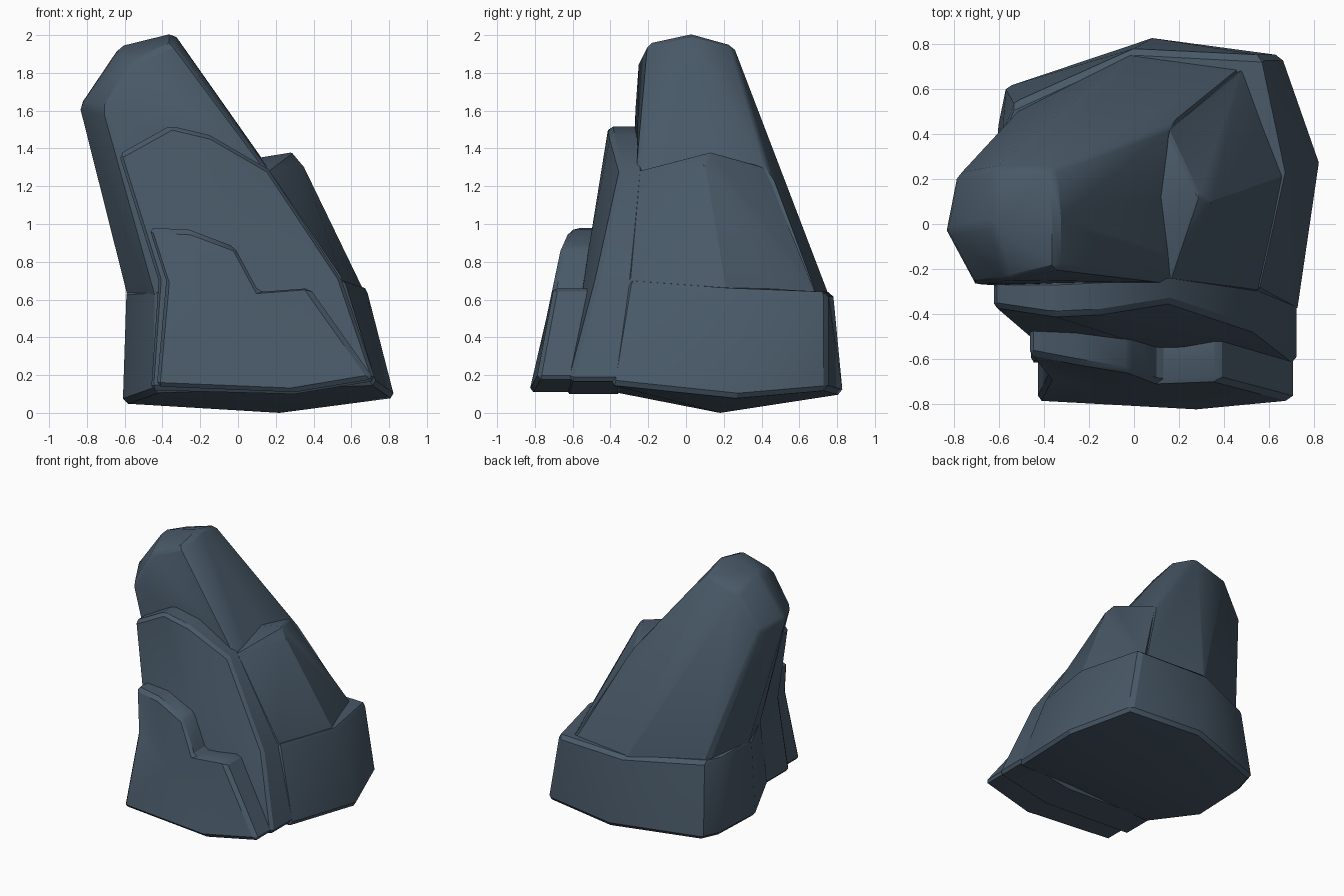
import bpy, bmesh, math

if "Cube" in bpy.data.objects:
    bpy.data.objects.remove(bpy.data.objects["Cube"])

stone = bpy.data.materials.new("slate_blue_stone")
stone.diffuse_color = (0.066, 0.1, 0.138, 1)
stone.use_nodes = True
stone.node_tree.nodes["Principled BSDF"].inputs["Base Color"].default_value = stone.diffuse_color


def select_only(ob):
    for o in bpy.context.selected_objects:
        o.select_set(False)
    ob.select_set(True)
    bpy.context.view_layer.objects.active = ob


def finish(bm, name, bevel):
    bmesh.ops.recalc_face_normals(bm, faces=bm.faces)
    me = bpy.data.meshes.new(name)
    bm.to_mesh(me)
    bm.free()
    me.materials.append(stone)
    ob = bpy.data.objects.new(name, me)
    bpy.context.collection.objects.link(ob)
    select_only(ob)
    m = ob.modifiers.new("chipped_edges", 'BEVEL')
    m.width, m.segments, m.limit_method = bevel, 1, 'ANGLE'
    m.angle_limit = math.radians(32)
    bpy.ops.object.modifier_apply(modifier=m.name)
    bpy.ops.object.shade_smooth_by_angle(angle=math.radians(28))
    return ob


def hull_rock(name, points, bevel=0.025):
    bm = bmesh.new()
    for p in points:
        bm.verts.new(p)
    r = bmesh.ops.convex_hull(bm, input=bm.verts)
    junk = {v for v in r["geom_interior"] + r["geom_unused"]
            if isinstance(v, bmesh.types.BMVert)}
    bmesh.ops.delete(bm, geom=list(junk), context='VERTS')
    bmesh.ops.dissolve_limit(bm, angle_limit=math.radians(4),
                             verts=bm.verts, edges=bm.edges)
    return finish(bm, name, bevel)


def slab(name, outline, centre, bevel=0.022):
    # outline rows: x, z, front y, back y; front is fanned round a centre x, z, y
    bm = bmesh.new()
    front = [bm.verts.new((x, f, z)) for x, z, f, b in outline]
    back = [bm.verts.new((x, b, z)) for x, z, f, b in outline]
    cx, cz, cy = centre
    mid = bm.verts.new((cx, cy, cz))
    bmid = bm.verts.new((cx, cy + 0.22, cz))
    n = len(outline)
    for i in range(n):
        j = (i + 1) % n
        bm.faces.new((front[i], front[j], mid))
        bm.faces.new((back[j], back[i], bmid))
        bm.faces.new((front[j], front[i], back[i], back[j]))
    return finish(bm, name, bevel)


# broad base
base = hull_rock("base_rock", [
    (0.83, 0.27, 0.08), (0.66, 0.75, 0.12), (0.08, 0.83, 0.10),
    (-0.57, 0.61, 0.08), (-0.605, 0.44, 0.06), (-0.61, 0.02, 0.05),
    (-0.44, -0.38, 0.11), (0.73, -0.40, 0.15), (0.22, 0.18, 0.0),
    (0.68, 0.23, 0.66), (0.57, 0.75, 0.64), (0.0, 0.78, 0.64),
    (-0.53, 0.54, 0.65), (-0.585, 0.40, 0.64), (-0.59, 0.04, 0.65),
    (-0.43, -0.30, 0.66), (0.56, -0.31, 0.70)])

# shoulder on the right
shoulder = hull_rock("right_shoulder", [
    (0.29, 0.13, 1.38), (0.34, 0.10, 1.32), (0.16, -0.255, 1.28),
    (0.15, 0.42, 1.30), (0.67, 0.22, 0.64), (0.55, -0.305, 0.71),
    (0.49, 0.70, 0.61), (-0.2, 0.1, 1.3), (-0.2, 0.1, 0.5),
    (0.58, -0.30, 0.52)], 0.012)

# leaning pillar that grows out of the base
pillar = hull_rock("leaning_pillar", [
    (-0.34, 0.03, 2.01), (-0.34, -0.20, 1.96), (-0.36, 0.25, 1.95),
    (-0.62, 0.25, 1.87), (-0.63, 0.0, 1.94), (-0.57, -0.25, 1.86),
    (-0.84, -0.03, 1.63), (-0.79, 0.22, 1.61), (-0.71, -0.27, 1.60),
    (0.16, -0.26, 1.29), (0.16, 0.44, 1.30),
    (0.48, -0.27, 0.62), (0.48, 0.70, 0.60), (0.0, 0.765, 0.60),
    (-0.52, 0.51, 0.58), (-0.57, 0.08, 0.56), (-0.42, -0.29, 0.56)])

# fuse them into one main rock
for part in (shoulder, pillar):
    b = base.modifiers.new("fuse", 'BOOLEAN')
    b.operation, b.object, b.solver = 'UNION', part, 'EXACT'
    select_only(base)
    bpy.ops.object.modifier_apply(modifier=b.name)
    bpy.data.objects.remove(part)
base.name = "main_rock"
bpy.ops.object.shade_smooth_by_angle(angle=math.radians(28))

# tall slab on the front
slab("tall_front_slab", [
    (-0.63, 1.37, -0.37, -0.25), (-0.36, 1.52, -0.41, -0.25),
    (-0.15, 1.47, -0.40, -0.24), (0.16, 1.29, -0.35, -0.22),
    (0.55, 0.70, -0.48, -0.25), (0.73, 0.17, -0.62, -0.34),
    (0.30, 0.10, -0.64, -0.34), (-0.46, 0.12, -0.62, -0.33),
    (-0.42, 0.70, -0.55, -0.26)], (-0.05, 0.90, -0.51))

# low stepped slab in front of it
slab("low_front_slab", [
    (-0.47, 0.98, -0.58, -0.42), (-0.26, 0.97, -0.62, -0.44),
    (-0.02, 0.88, -0.66, -0.46), (0.11, 0.64, -0.71, -0.48),
    (0.38, 0.66, -0.70, -0.46), (0.72, 0.18, -0.79, -0.58),
    (0.30, 0.11, -0.83, -0.58), (-0.43, 0.14, -0.79, -0.56),
    (-0.38, 0.70, -0.69, -0.46)], (-0.1, 0.50, -0.74))
